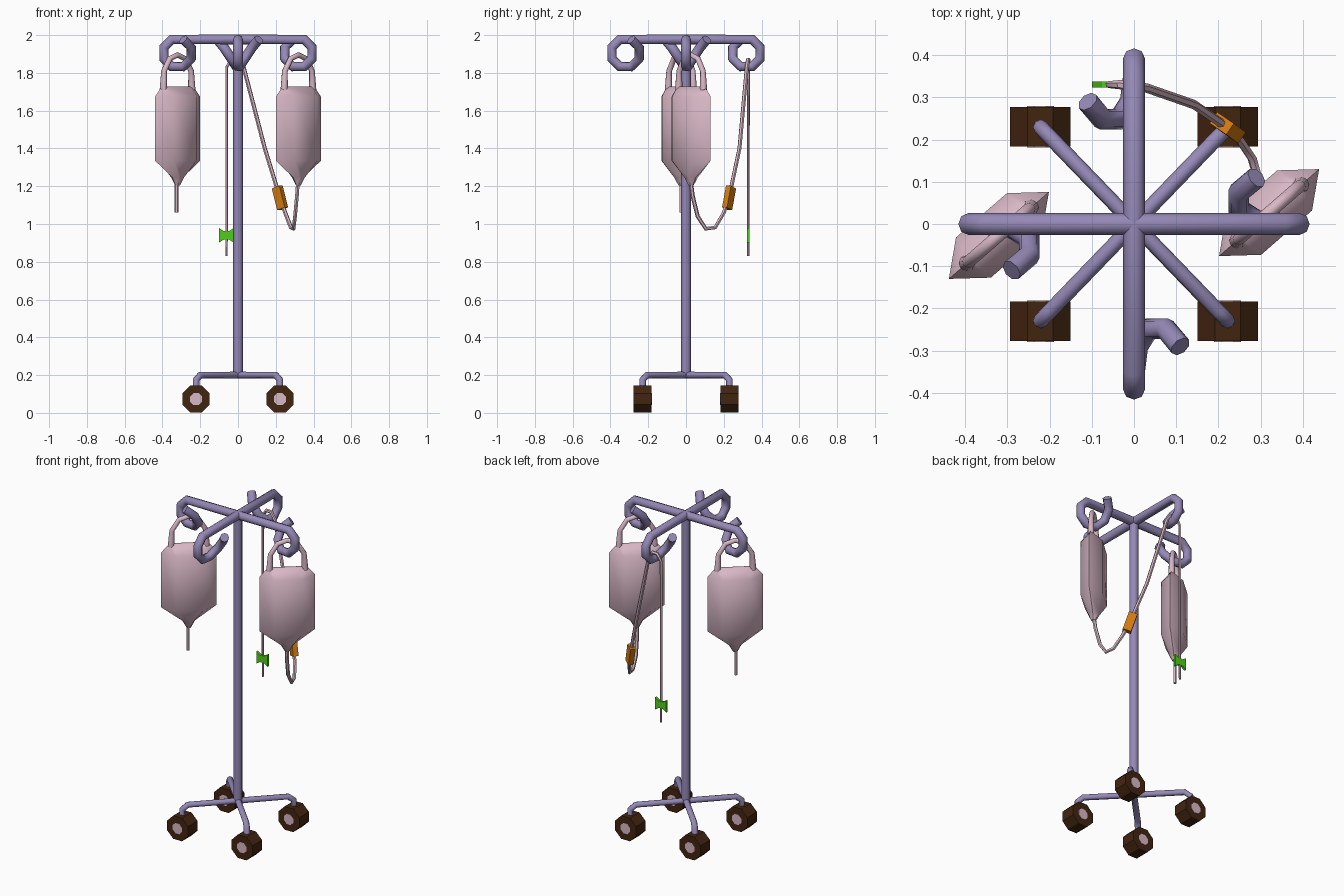
import bpy, bmesh
from math import radians, cos, sin, pi
from mathutils import Matrix, Vector

if "Cube" in bpy.data.objects:
    bpy.data.objects.remove(bpy.data.objects["Cube"])


def material(name, rgb):
    m = bpy.data.materials.new(name)
    m.use_nodes = True
    m.diffuse_color = (*rgb, 1)
    bsdf = next(n for n in m.node_tree.nodes if n.type == 'BSDF_PRINCIPLED')
    bsdf.inputs["Base Color"].default_value = (*rgb, 1)
    return m


LAVENDER = material("lavender metal", (0.30, 0.25, 0.47))
PINK = material("pale pink plastic", (0.69, 0.48, 0.56))
BROWN = material("dark brown rubber", (0.055, 0.018, 0.005))
ORANGE = material("orange clamp", (0.67, 0.20, 0.005))
GREEN = material("green clip", (0.08, 0.62, 0.01))


def smooth(obj, angle):
    bpy.ops.object.select_all(action='DESELECT')
    obj.select_set(True)
    bpy.context.view_layer.objects.active = obj
    bpy.ops.object.shade_smooth_by_angle(angle=radians(angle))


def add_mesh(name, bm, mat):
    bmesh.ops.recalc_face_normals(bm, faces=bm.faces)
    mesh = bpy.data.meshes.new(name)
    bm.to_mesh(mesh)
    bm.free()
    mesh.materials.append(mat)
    obj = bpy.data.objects.new(name, mesh)
    bpy.context.collection.objects.link(obj)
    return obj


def tube(name, points, radius, mat, scales=None, sides=8):
    """Round tube along straight segments, turned into a mesh."""
    curve = bpy.data.curves.new(name, 'CURVE')
    curve.dimensions = '3D'
    curve.bevel_depth = radius
    curve.bevel_resolution = (sides - 4) // 2
    curve.use_fill_caps = True
    spline = curve.splines.new('POLY')
    spline.points.add(len(points) - 1)
    for i, p in enumerate(points):
        spline.points[i].co = (*p, 1)
        spline.points[i].radius = scales[i] if scales else 1
    curve.materials.append(mat)
    obj = bpy.data.objects.new(name, curve)
    bpy.context.collection.objects.link(obj)
    bpy.ops.object.select_all(action='DESELECT')
    obj.select_set(True)
    bpy.context.view_layer.objects.active = obj
    bpy.ops.object.convert(target='MESH')
    smooth(obj, 50)
    return obj


def octagon_wheel(name, centre, apothem, width, mat):
    bm = bmesh.new()
    r = apothem / cos(pi / 8)
    turn = Matrix.Rotation(pi / 2, 4, 'X') @ Matrix.Rotation(pi / 8, 4, 'Z')
    bmesh.ops.create_cone(bm, cap_ends=True, segments=8, radius1=r, radius2=r,
                          depth=width, matrix=Matrix.Translation(centre) @ turn)
    add_mesh(name, bm, mat)


# Pole
tube("pole", [(0, 0, 0.19), (0, 0, 1.98)], 0.026, LAVENDER)

# Legs and wheels
for side_x, x_name in ((1, "left"), (-1, "right")):
    for side_y, y_name in ((-1, "front"), (1, "back")):
        label = f"{y_name}_{x_name}"
        x, y = 0.222 * side_x, 0.23 * side_y
        tube(f"{label}_leg", [(0, 0, 0.2), (x * 0.9, y * 0.9, 0.2),
                              (x, y, 0.175), (x, y, 0.09)], 0.018, LAVENDER)
        octagon_wheel(f"{label}_wheel", (x, y, 0.073), 0.072, 0.094, BROWN)
        octagon_wheel(f"{label}_hub", (x, y, 0.073), 0.032, 0.098, PINK)

# Four arms, each ending in a curled hook that drifts sideways
RING_X, RING_Z, RING_R = 0.32, 1.905, 0.078
for k, label in enumerate(("left", "back", "right", "front")):
    path = [(0, 0, RING_Z + RING_R * cos(pi / 8))]
    for i, drift in enumerate((0, 0, 0, 0, 0.008, 0.035, 0.075, 0.11)):
        a = radians(67.5 - 45 * i)
        path.append((RING_X + RING_R * cos(a), drift, RING_Z + RING_R * sin(a)))
    spin = Matrix.Rotation(k * pi / 2, 3, 'Z')
    tube(f"{label}_hook_arm", [spin @ Vector(p) for p in path], 0.026, LAVENDER)

# Fluid bags: tip half width, flat half width, half thickness, height
BAG_RINGS = ((0.112, 0.09, 0.008, 1.727), (0.157, 0.08, 0.063, 1.675),
             (0.157, 0.08, 0.063, 1.335), (0.036, 0.018, 0.03, 1.245),
             (0.014, 0.007, 0.012, 1.205))
for side, label in ((1, "left"), (-1, "right")):
    place = (Matrix.Translation((0.32 * side, 0.027 * side, 0))
             @ Matrix.Rotation(radians(41), 4, 'Z'))
    bm = bmesh.new()
    loops = []
    for tip, flat, thick, z in BAG_RINGS:
        outline = ((tip, 0), (flat, thick), (-flat, thick),
                   (-tip, 0), (-flat, -thick), (flat, -thick))
        loops.append([bm.verts.new(place @ Vector((u, v, z))) for u, v in outline])
    for upper, lower in zip(loops, loops[1:]):
        for i in range(6):
            j = (i + 1) % 6
            bm.faces.new((upper[i], upper[j], lower[j], lower[i]))
    bm.faces.new(loops[0])
    bm.faces.new(loops[-1])
    smooth(add_mesh(f"{label}_bag", bm, PINK), 45)

    half = ((0.1, 1.71), (0.095, 1.81), (0.055, 1.875))
    arch = [*half, (0, 1.895), *[(-u, z) for u, z in reversed(half)]]
    tube(f"{label}_bag_handle", [place @ Vector((u, 0, z)) for u, z in arch],
         0.015, PINK, scales=(1.3, 1, 1, 1, 1, 1, 1.3))

# Short outlet on one bag
tube("right_outlet", [(-0.325, -0.027, 1.23), (-0.325, -0.027, 1.06)],
     0.01, PINK, sides=6)

# Long drip line from the other bag, over the back hook and down
drip = [(0.318, 0.025, 1.23), (0.312, 0.035, 1.15), (0.302, 0.062, 1.04),
        (0.294, 0.105, 0.975), (0.28, 0.155, 0.982), (0.25, 0.2, 1.06),
        (0.222, 0.228, 1.14), (0.142, 0.283, 1.4), (0.03, 0.322, 1.83),
        (0, 0.328, 1.87), (-0.035, 0.33, 1.87), (-0.06, 0.33, 1.83),
        (-0.06, 0.33, 0.83)]
tube("drip_line", drip, 0.011, PINK, scales=[1] * 11 + [0.75, 0.55], sides=6)

# Roller clamp aligned with the line
axis = Vector((-0.03, 0.022, 0.12)).normalized()
across = Vector((0.8, -0.55, 0))
across = (across - axis * across.dot(axis)).normalized()
frame = Matrix((across, axis.cross(across), axis)).transposed().to_4x4()
bm = bmesh.new()
bmesh.ops.create_cube(bm, size=1, matrix=Matrix.Translation((0.222, 0.228, 1.138))
                      @ frame @ Matrix.Diagonal((0.05, 0.032, 0.12, 1)))
add_mesh("roller_clamp", bm, ORANGE)

# Bow-tie clip near the end of the line
bm = bmesh.new()
bow = ((-0.038, 0.038), (-0.014, 0.022), (0.014, 0.022), (0.038, 0.038))
bow += tuple((u, -v) for u, v in reversed(bow))
face = bm.faces.new([bm.verts.new((u - 0.062, 0.323, v + 0.94)) for u, v in bow])
grown = bmesh.ops.extrude_face_region(bm, geom=[face])["geom"]
bmesh.ops.translate(bm, vec=(0, 0.014, 0),
                    verts=[g for g in grown if isinstance(g, bmesh.types.BMVert)])
add_mesh("line_clip", bm, GREEN)
